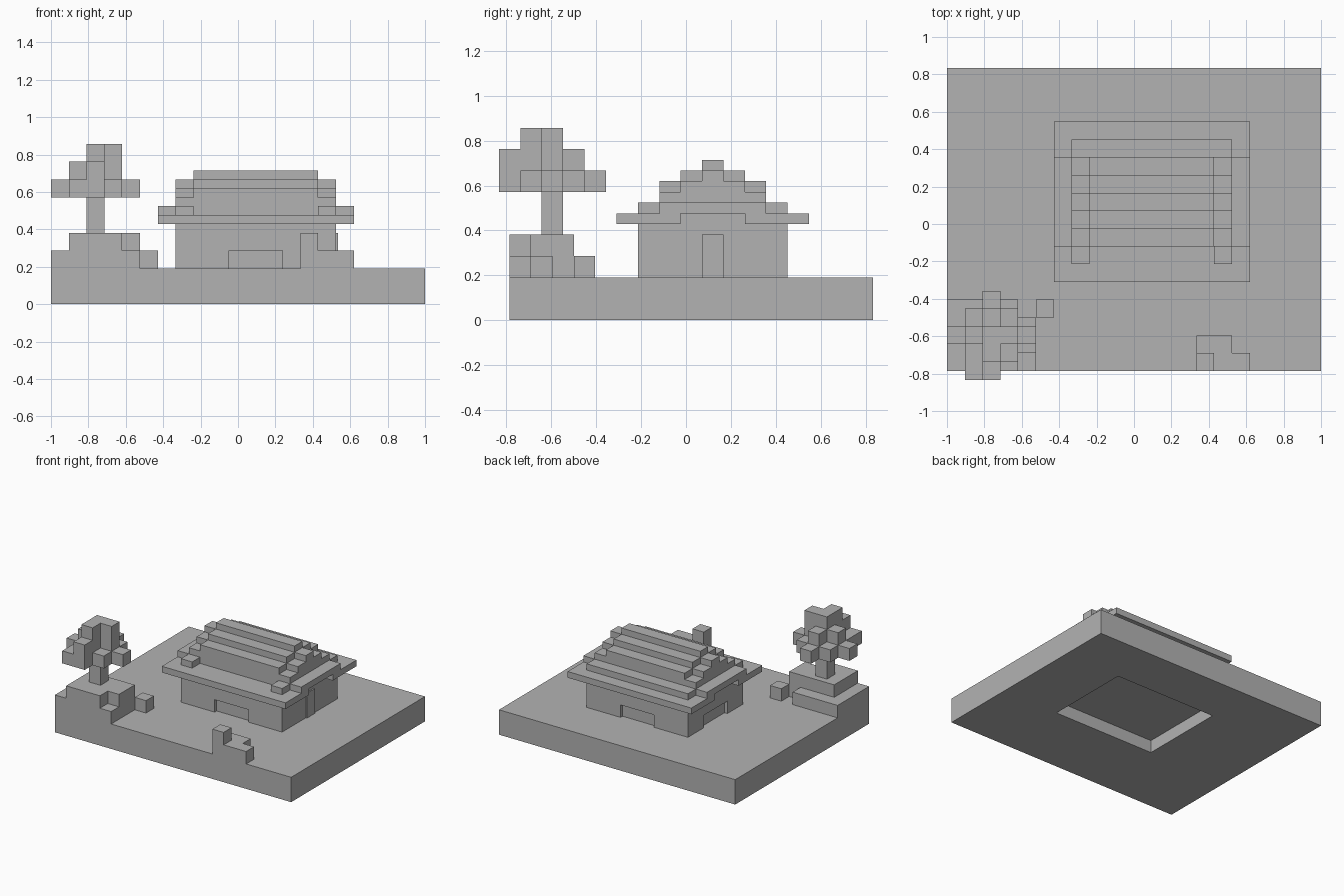
import bpy, bmesh
from mathutils import Vector

U = 2 / 21                      # edge of one block
ORIGIN = Vector((-10.5, -8.25, 0))

default = bpy.data.objects.get("Cube")
if default:
    bpy.data.objects.remove(default, do_unlink=True)

grey = bpy.data.materials.new("plain grey")
grey.use_nodes = True
colour = (0.45, 0.45, 0.45, 1)
grey.diffuse_color = colour
grey.node_tree.nodes["Principled BSDF"].inputs["Base Color"].default_value = colour


def place(lo, hi, v):
    """Move a unit cube corner into the block from lo to hi."""
    return [hi[k] if v[k] > 0 else lo[k] for k in range(3)]


def recess(bm, axis, side, lo, hi, depth):
    """Sink a rectangle into the face that looks along side * axis."""
    face = max(bm.faces, key=lambda f: f.normal[axis] * side * (1 + f.calc_area()))
    bmesh.ops.inset_individual(bm, faces=[face], thickness=0.1)
    centre = face.calc_center_median()
    for v in face.verts:
        for k in range(3):
            if k != axis:
                v.co[k] = hi[k] if v.co[k] > centre[k] else lo[k]
    floor = bmesh.ops.extrude_discrete_faces(bm, faces=[face])["faces"][0]
    for v in floor.verts:
        v.co[axis] -= side * depth


def build(name, blocks, recesses=()):
    """Make one object from (lo, hi) blocks measured in block units."""
    bm = bmesh.new()
    for lo, hi in blocks:
        for v in bmesh.ops.create_cube(bm, size=2)["verts"]:
            v.co = place(lo, hi, v.co)
    bm.normal_update()
    # Remove the paired walls between neighbouring blocks
    seen = {}
    for f in bm.faces:
        key = tuple(round(c, 2) for c in f.calc_center_median()) + (round(f.calc_area(), 2),)
        seen.setdefault(key, []).append(f)
    paired = [f for group in seen.values() if len(group) == 2 for f in group]
    bmesh.ops.delete(bm, geom=paired, context='FACES')
    bm.normal_update()
    for r in recesses:
        recess(bm, *r)
    for v in bm.verts:
        v.co = (v.co + ORIGIN) * U
    mesh = bpy.data.meshes.new(name)
    bm.to_mesh(mesh)
    bm.free()
    mesh.materials.append(grey)
    bpy.context.collection.objects.link(bpy.data.objects.new(name, mesh))


# Ground slab, hollowed underneath the house
build("ground", [((0, 0, 0), (21, 17, 2))],
      [(2, -1, (7, 6, 0), (16, 13, 0), 1)])

# House walls with low window niches at the front, back and right
build("house_walls", [((7, 6, 1.5), (16, 13, 4.6))], [
    (1, -1, (10, 0, 2), (13, 0, 3), 0.25),
    (1, 1, (10, 0, 2), (13, 0, 3), 0.25),
    (0, -1, (0, 8, 2), (0, 11, 3), 0.25)])
build("door", [((16, 9, 2), (16.1, 10, 4))])

# Roof: eaves, raised gable ends and stepped courses
build("eaves", [((6, 5, 4.5), (17, 8, 5)),
                ((7, 8, 4.5), (16, 11, 5)),
                ((6, 11, 4.5), (17, 14, 5)),
                ((6, 7, 5), (17, 12, 5.5))])
courses = []
for i in range(4):
    courses.append(((8, 6 + i, 5 + i / 2 + 0.5 * (i > 0)),
                    (15, 13 - i, 5.5 + i / 2 + 0.5 * (i > 0))))
courses[0] = ((8, 12, 5), (15, 13, 5.5))
build("roof_courses", courses)
rims = []
for x in (7, 15):
    for i in range(4):
        rims.append(((x, 6 + i, 5 + i / 2), (x + 1, 13 - i, 5.5 + i / 2)))
build("roof_rims", rims + [((8, 7, 5.5), (15, 12, 6))])

# Mound below the tree
build("mound", [((0, 0, 2), (4, 4, 3)),
                ((4, 0, 2), (5, 3, 3)),
                ((1, 0, 3), (4, 3, 4)),
                ((4, 1, 3), (5, 3, 4))])
build("pebble", [((5, 3, 2), (6, 4, 3))])

# Small rock at the front edge
build("rock", [((14, 0, 2), (16, 2, 3)),
               ((16, 0, 2), (17, 1, 3)),
               ((14, 0, 3), (15, 1, 4))])

# Tree: each layer is drawn as rows from back to front
build("trunk", [((2, 1.5, 4), (3, 2.5, 6))])
layers = [
    ("..#..", ".###.", "#####", ".###.", ".##.."),
    (".....", "..#..", ".###.", "..#..", "..#.."),
    (".....", ".....", "..##.", "..#..", "....."),
]
leaves = []
for z, rows in enumerate(layers, start=6):
    for y, row in enumerate(reversed(rows)):
        for x, mark in enumerate(row):
            if mark == "#":
                leaves.append(((x, y - 0.5, z), (x + 1, y + 0.5, z + 1)))
build("foliage", leaves)
